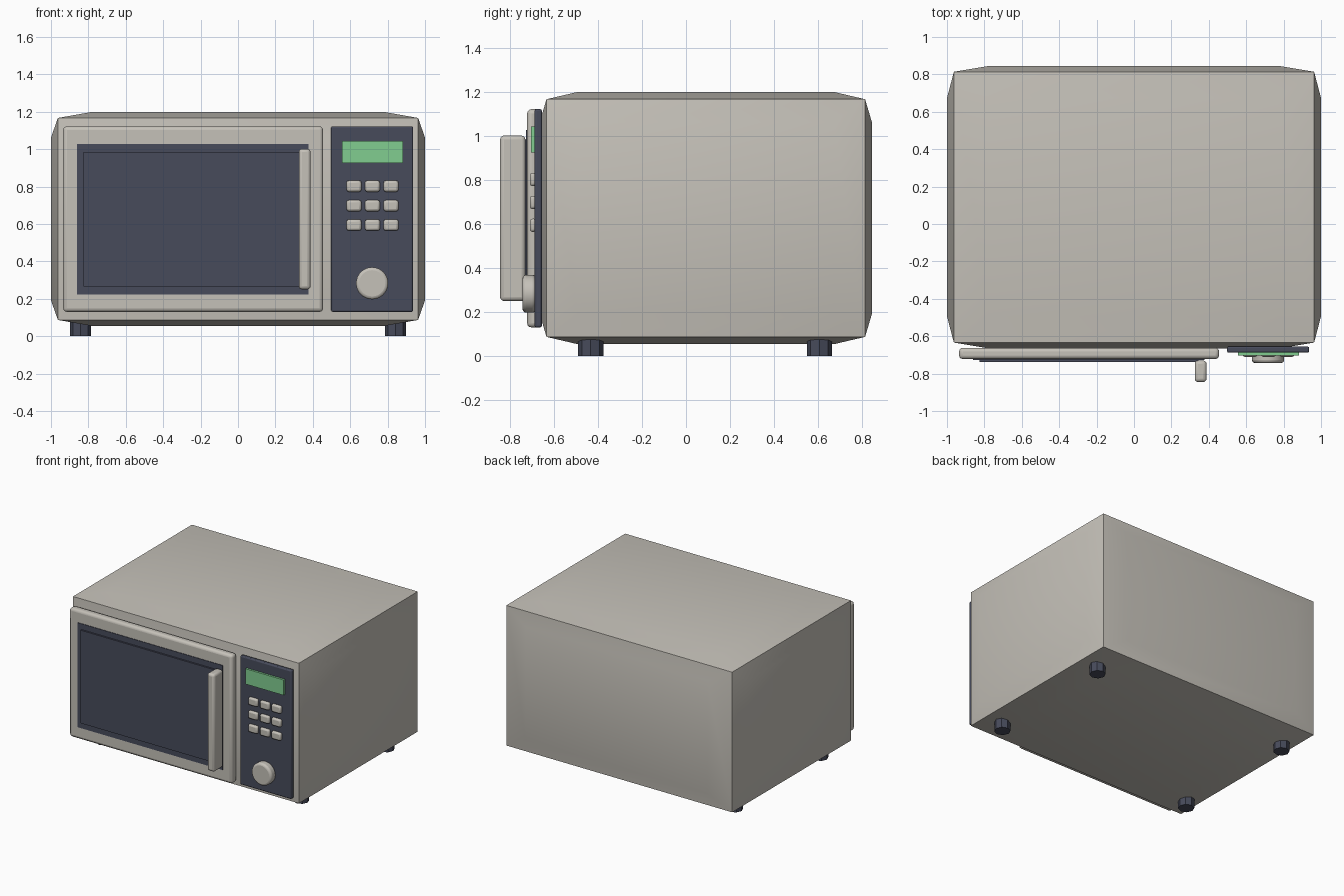
import bpy, bmesh, math
from mathutils import Vector

if "Cube" in bpy.data.objects:
    bpy.data.objects.remove(bpy.data.objects["Cube"])


def material(name, rgb):
    m = bpy.data.materials.new(name)
    m.diffuse_color = (*rgb, 1)
    m.use_nodes = True
    m.node_tree.nodes["Principled BSDF"].inputs["Base Color"].default_value = m.diffuse_color
    return m


GREY = material("warm_grey", (0.56, 0.535, 0.485))
DARK = material("dark_slate", (0.063, 0.070, 0.105))
GREEN = material("display_green", (0.22, 0.61, 0.28))


def finish(name, bm, mat, bevel=0.0, segments=3):
    bmesh.ops.recalc_face_normals(bm, faces=bm.faces)
    mesh = bpy.data.meshes.new(name)
    bm.to_mesh(mesh)
    bm.free()
    mesh.materials.append(mat)
    ob = bpy.data.objects.new(name, mesh)
    bpy.context.collection.objects.link(ob)
    if bevel:
        mod = ob.modifiers.new("rounded_edges", 'BEVEL')
        mod.width = bevel
        mod.segments = segments
        mod.limit_method = 'ANGLE'
        mod.angle_limit = math.radians(50)
    return ob


def smooth(ob):
    bpy.ops.object.select_all(action='DESELECT')
    ob.select_set(True)
    bpy.context.view_layer.objects.active = ob
    bpy.ops.object.shade_smooth_by_angle(angle=math.radians(35))


def box(name, mat, x, y, z, bevel=0.0, segments=3):
    bm = bmesh.new()
    bmesh.ops.create_cube(bm, size=1)
    for v in bm.verts:
        v.co = [(a + b) / 2 + c * (b - a) for (a, b), c in zip((x, y, z), v.co)]
    ob = finish(name, bm, mat, bevel, segments)
    if bevel:
        smooth(ob)
    return ob


def cylinder(name, mat, sides, radius, depth, centre, along_y=False, bevel=0.0):
    bm = bmesh.new()
    bmesh.ops.create_cone(bm, cap_ends=True, segments=sides,
                          radius1=radius, radius2=radius, depth=depth)
    for v in bm.verts:
        p = v.co.copy()
        v.co = Vector(centre) + (Vector((p.x, -p.z, p.y)) if along_y else p)
    ob = finish(name, bm, mat, bevel)
    if bevel:
        smooth(ob)
    return ob


# Body: sharp-edged box whose six faces each bulge out to a flat middle
centre = Vector((0, 0.09, 0.627))
half = Vector((0.963, 0.724, 0.54))
bulge = (0.037, 0.031, 0.033)
bm = bmesh.new()
bmesh.ops.create_cube(bm, size=2)
for face in list(bm.faces):
    n = face.normal.copy()
    axis = max(range(3), key=lambda i: abs(n[i]))
    bmesh.ops.inset_individual(bm, faces=[face], thickness=0.275)
    for v in face.verts:
        v.co[axis] *= 1 + bulge[axis] / half[axis]
for v in bm.verts:
    v.co = centre + v.co * half
smooth(finish("body", bm, GREY))

# Door with dark window and upright handle
box("door", GREY, (-0.935, 0.455), (-0.722, -0.662), (0.13, 1.122), 0.02)
box("window_border", DARK, (-0.86, 0.378), (-0.726, -0.718), (0.222, 1.028))
box("window_pane", DARK, (-0.826, 0.344), (-0.739, -0.72), (0.267, 0.984))
box("door_handle", GREY, (0.325, 0.388), (-0.845, -0.73), (0.25, 1.002), 0.018)

# Control panel and display
box("control_panel", DARK, (0.498, 0.936), (-0.688, -0.655), (0.13, 1.122), 0.008, 2)
box("display", GREEN, (0.556, 0.882), (-0.704, -0.68), (0.925, 1.043))

# Keypad, three by three
for r in range(3):
    for c in range(3):
        x, z = 0.62 + 0.099 * c, 0.802 - 0.104 * r
        box(f"button_{r * 3 + c + 1}", GREY, (x - 0.04, x + 0.04),
            (-0.71, -0.68), (z - 0.03, z + 0.03), 0.012, 2)

# Dial
cylinder("dial", GREY, 32, 0.086, 0.062, (0.717, -0.712, 0.283), True, 0.016)

# Feet
for sx, side in ((-1, "left"), (1, "right")):
    for y, end in ((-0.433, "front"), (0.606, "back")):
        cylinder(f"{end}_{side}_foot", DARK, 8, 0.057, 0.075, (sx * 0.842, y, 0.0375))
